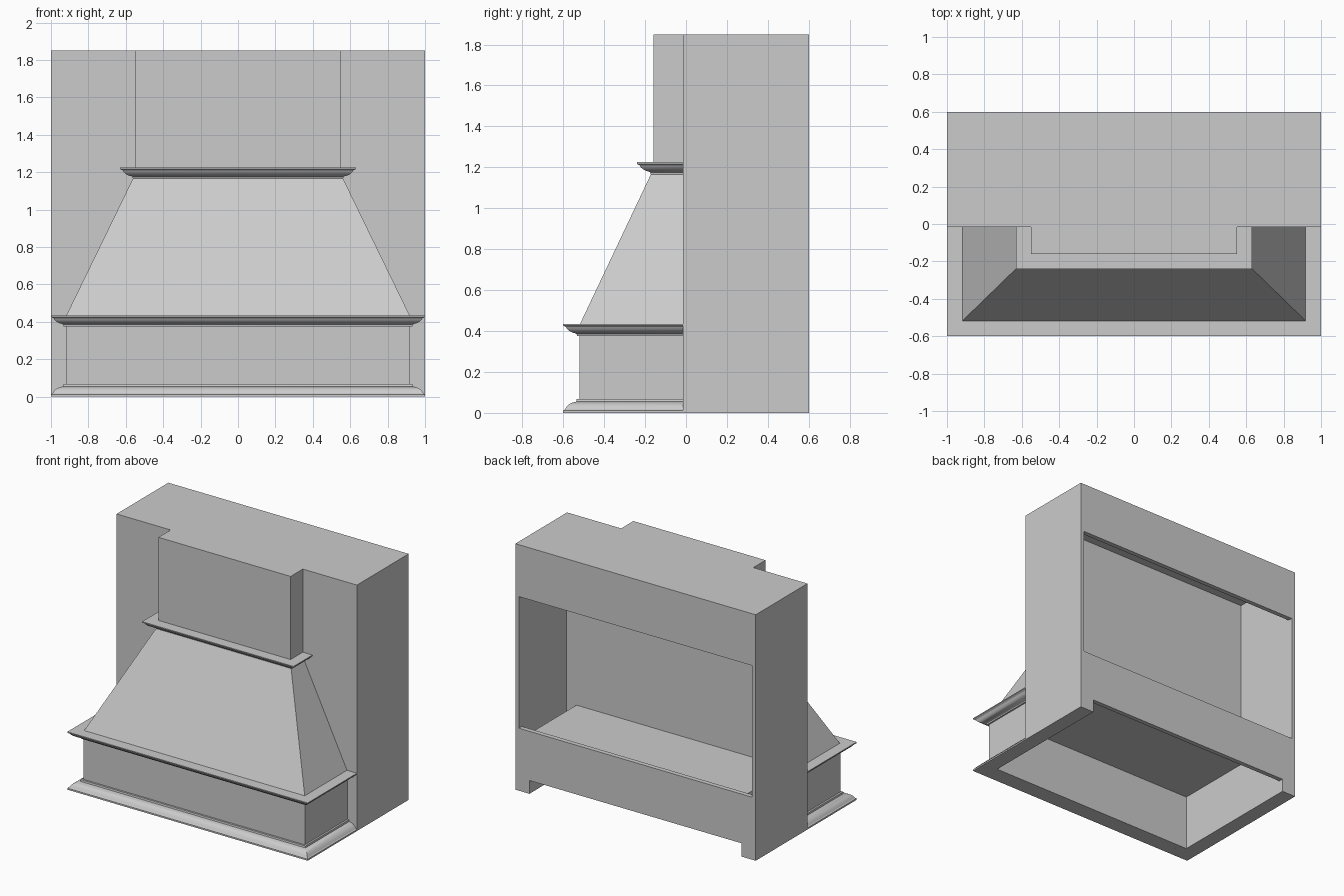
import bpy, bmesh, math

if "Cube" in bpy.data.objects:
    bpy.data.objects.remove(bpy.data.objects["Cube"])

grey = bpy.data.materials.new("warm_grey")
grey.diffuse_color = (0.6, 0.6, 0.6, 1)
grey.use_nodes = True
grey.node_tree.nodes["Principled BSDF"].inputs["Base Color"].default_value = grey.diffuse_color
FRONT = -0.015   # front plane of the cabinet


def finish(name, bm, smooth=False):
    bmesh.ops.remove_doubles(bm, verts=bm.verts, dist=1e-5)
    bmesh.ops.recalc_face_normals(bm, faces=bm.faces)
    me = bpy.data.meshes.new(name)
    bm.to_mesh(me)
    bm.free()
    me.materials.append(grey)
    ob = bpy.data.objects.new(name, me)
    bpy.context.collection.objects.link(ob)
    if smooth:
        bpy.ops.object.select_all(action='DESELECT')
        ob.select_set(True)
        bpy.context.view_layer.objects.active = ob
        bpy.ops.object.shade_smooth_by_angle(angle=math.radians(28))
    return ob


def carve(name, steps):
    """Join (True) or cut away (False) upright boxes in order, as one skin.
    Each box is (x0, x1, y0, y1, z0, z1)."""
    cuts = [sorted({v for _, b in steps for v in b[2 * a:2 * a + 2]}) for a in range(3)]

    def solid(i):
        if any(k < 0 or k >= len(c) - 1 for k, c in zip(i, cuts)):
            return False
        mid = [(c[k] + c[k + 1]) / 2 for k, c in zip(i, cuts)]
        state = False
        for add, b in steps:
            if all(b[2 * a] < mid[a] < b[2 * a + 1] for a in range(3)):
                state = add
        return state

    bm = bmesh.new()
    nx, ny, nz = (len(c) - 1 for c in cuts)
    for i in ((x, y, z) for x in range(nx) for y in range(ny) for z in range(nz)):
        if not solid(i):
            continue
        for a in range(3):
            for side in (0, 1):
                n = list(i)
                n[a] += 2 * side - 1
                if solid(n):
                    continue
                u, v = (a + 1) % 3, (a + 2) % 3
                quad = []
                for du, dv in ((0, 0), (1, 0), (1, 1), (0, 1)):
                    p = [0, 0, 0]
                    p[a] = cuts[a][i[a] + side]
                    p[u] = cuts[u][i[u] + du]
                    p[v] = cuts[v][i[v] + dv]
                    quad.append(bm.verts.new(p))
                bm.faces.new(quad if side else quad[::-1])
    return finish(name, bm)


def moulding(name, w, d, z, profile):
    """Sweep an (offset, height) profile round three sides with mitred corners."""
    bm = bmesh.new()
    rings = []
    for sx, front in ((-1, 0), (-1, 1), (1, 1), (1, 0)):
        rings.append([bm.verts.new((sx * (w + o), -(d + o) if front else FRONT, z + h))
                      for o, h in profile])
    n = len(profile)
    for r, s in zip(rings, rings[1:]):
        for k in range(n):
            bm.faces.new((r[k], r[(k + 1) % n], s[(k + 1) % n], s[k]))
    bm.faces.new(rings[0])
    bm.faces.new(rings[-1][::-1])
    return finish(name, bm, True)


# Cabinet and chimney: hollow box, back opening, open underside
carve("cabinet", [
    (True, (-1, 1, FRONT, 0.6, 0, 1.85)),
    (True, (-0.55, 0.55, -0.16, FRONT, 1.2, 1.85)),
    (False, (-0.97, 0.97, 0.035, 0.565, 0.1, 1.815)),
    (False, (-0.97, 0.97, 0.565, 0.6, 0.47, 1.46)),
    (False, (-0.883, 0.883, FRONT, 0.6, 0, 0.1)),
    (False, (-0.883, 0.883, FRONT, 0.035, 0.1, 0.425)),
])

# Straight apron of the hood, open at the bottom and back
carve("hood_apron", [
    (True, (-0.92, 0.92, -0.52, FRONT, 0, 0.43)),
    (False, (-0.883, 0.883, -0.47, FRONT, 0, 0.425)),
])

# Liner closing the cavity inside the cabinet
carve("cavity_liner", [
    (True, (-0.887, 0.887, 0.03, 0.565, 0.1, 0.45)),
    (False, (-0.883, 0.883, 0.03, 0.565, 0.1, 0.425)),
])

# Sloped hood
bm = bmesh.new()
low, high = ([bm.verts.new(p) for p in ((-w, FRONT, z), (-w, -d, z), (w, -d, z), (w, FRONT, z))]
             for w, d, z in ((0.92, 0.52, 0.43), (0.555, 0.165, 1.18)))
for k in range(4):
    bm.faces.new((low[k], low[(k + 1) % 4], high[(k + 1) % 4], high[k]))
bm.faces.new(low)
bm.faces.new(high)
finish("sloped_hood", bm)

# Crown mouldings, and the base moulding with the same shape turned over
crown = [(-0.02, 0), (0.012, 0), (0.014, 0.01), (0.022, 0.014), (0.036, 0.018),
         (0.050, 0.025), (0.060, 0.034), (0.066, 0.044), (0.08, 0.052),
         (0.08, 0.06), (-0.02, 0.06)]
base = [(-0.02, 0), (0.08, 0), (0.08, 0.012), (0.072, 0.016), (0.064, 0.030),
        (0.052, 0.042), (0.036, 0.050), (0.016, 0.055), (0.014, 0.068), (-0.02, 0.068)]
moulding("upper_crown_moulding", 0.55, 0.16, 1.165, crown)
moulding("lower_crown_moulding", 0.92, 0.52, 0.375, crown)
moulding("base_moulding", 0.92, 0.52, 0, base)
